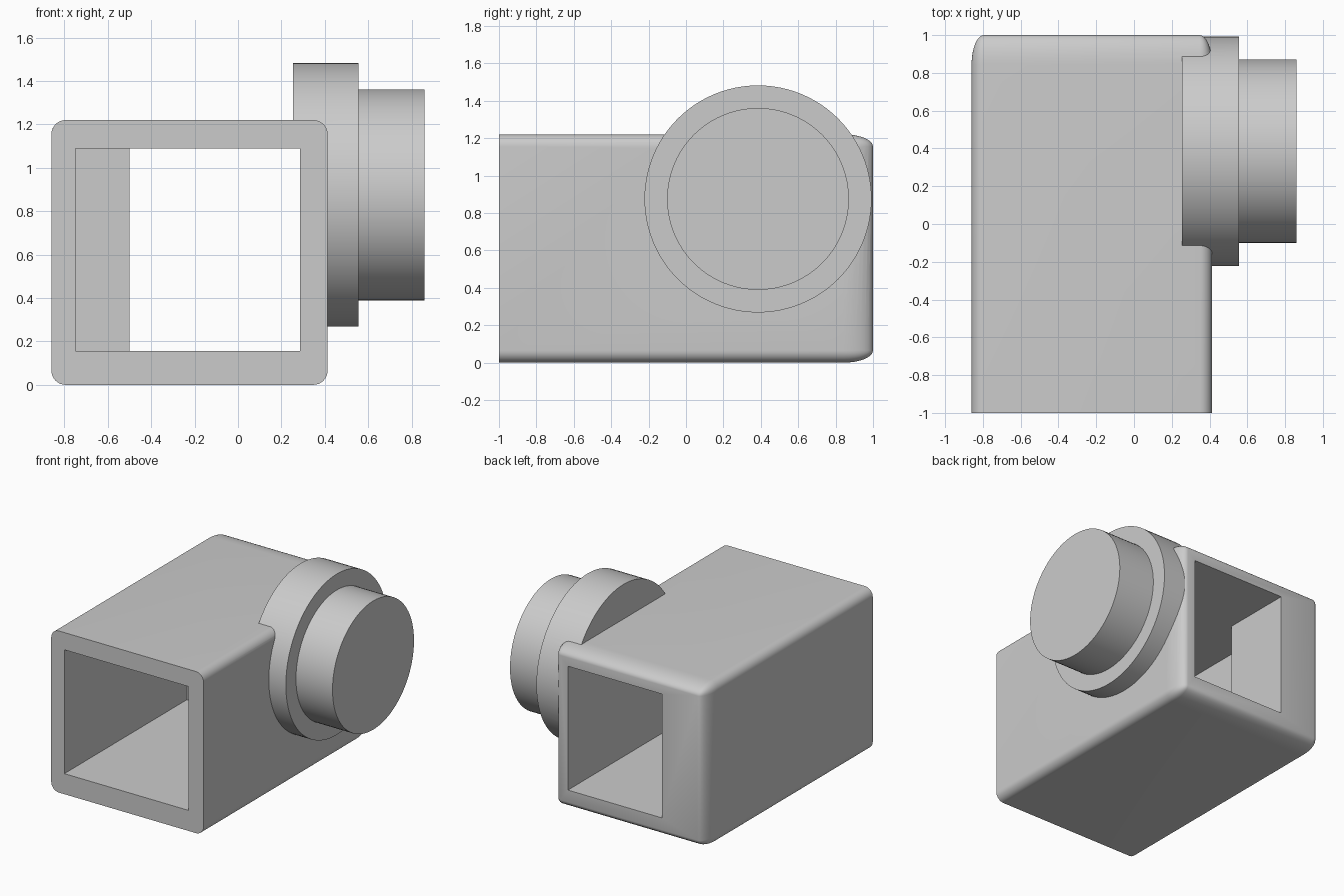
import bpy, bmesh, math
from mathutils import Matrix, Vector

cube = bpy.data.objects.get("Cube")
if cube:
    bpy.data.objects.remove(cube, do_unlink=True)

grey = bpy.data.materials.new("light_grey")
grey.use_nodes = True
colour = (0.6, 0.6, 0.6, 1)
grey.diffuse_color = colour
grey.node_tree.nodes["Principled BSDF"].inputs["Base Color"].default_value = colour


def finish(name, bm):
    bmesh.ops.recalc_face_normals(bm, faces=bm.faces)
    mesh = bpy.data.meshes.new(name)
    bm.to_mesh(mesh)
    bm.free()
    mesh.materials.append(grey)
    obj = bpy.data.objects.new(name, mesh)
    bpy.context.scene.collection.objects.link(obj)
    return obj


def box_mesh(low, high):
    bm = bmesh.new()
    low, high = Vector(low), Vector(high)
    bmesh.ops.create_cube(bm, size=1, matrix=Matrix.Translation((low + high) / 2)
                          @ Matrix.Diagonal((*(high - low), 1)))
    return bm


def disc(name, x0, x1, radius):
    bm = bmesh.new()
    bmesh.ops.create_cone(bm, cap_ends=True, segments=96, radius1=radius, radius2=radius,
                          depth=x1 - x0, matrix=Matrix.Translation(((x0 + x1) / 2, 0.385, 0.875))
                          @ Matrix.Rotation(math.pi / 2, 4, "Y"))
    return finish(name, bm)


def boolean(obj, other, operation):
    mod = obj.modifiers.new(operation.lower(), "BOOLEAN")
    mod.operation, mod.object, mod.solver = operation, other, "EXACT"


def smooth(obj):
    bpy.ops.object.select_all(action="DESELECT")
    obj.select_set(True)
    bpy.context.view_layer.objects.active = obj
    for mod in list(obj.modifiers):
        bpy.ops.object.modifier_apply(modifier=mod.name)
    bpy.ops.object.shade_smooth_by_angle(angle=math.radians(30))


# Housing: every edge rounded except the front rim, stretched along its length
stretch = 2.4
bm = box_mesh((-0.86, -1 / stretch, 0), (0.413, 1 / stretch, 1.22))
edges = [e for e in bm.edges if any(v.co.y > 0 for v in e.verts)]
bmesh.ops.bevel(bm, geom=edges, offset=0.065, segments=8, profile=0.5, affect="EDGES")
bmesh.ops.scale(bm, vec=(1, stretch, 1), verts=bm.verts)
housing = finish("housing", bm)

# Flange and knob on the side
flange = disc("flange", 0.253, 0.555, 0.607)
knob = disc("knob", 0.54, 0.86, 0.486)

# Square passage: wide at the front, narrower at the back
cutters = [finish("front_passage_cutter", box_mesh((-0.75, -1.2, 0.155), (0.286, 0.46, 1.09))),
           finish("back_passage_cutter", box_mesh((-0.5, 0.3, 0.155), (0.286, 1.2, 1.09)))]
for part in (housing, flange):
    for cutter in cutters:
        boolean(part, cutter, "DIFFERENCE")
for part in (housing, flange, knob):
    smooth(part)

# Merge the flange into the housing so no hidden faces remain
boolean(housing, flange, "UNION")
smooth(housing)
for helper in cutters + [flange]:
    bpy.data.objects.remove(helper, do_unlink=True)
